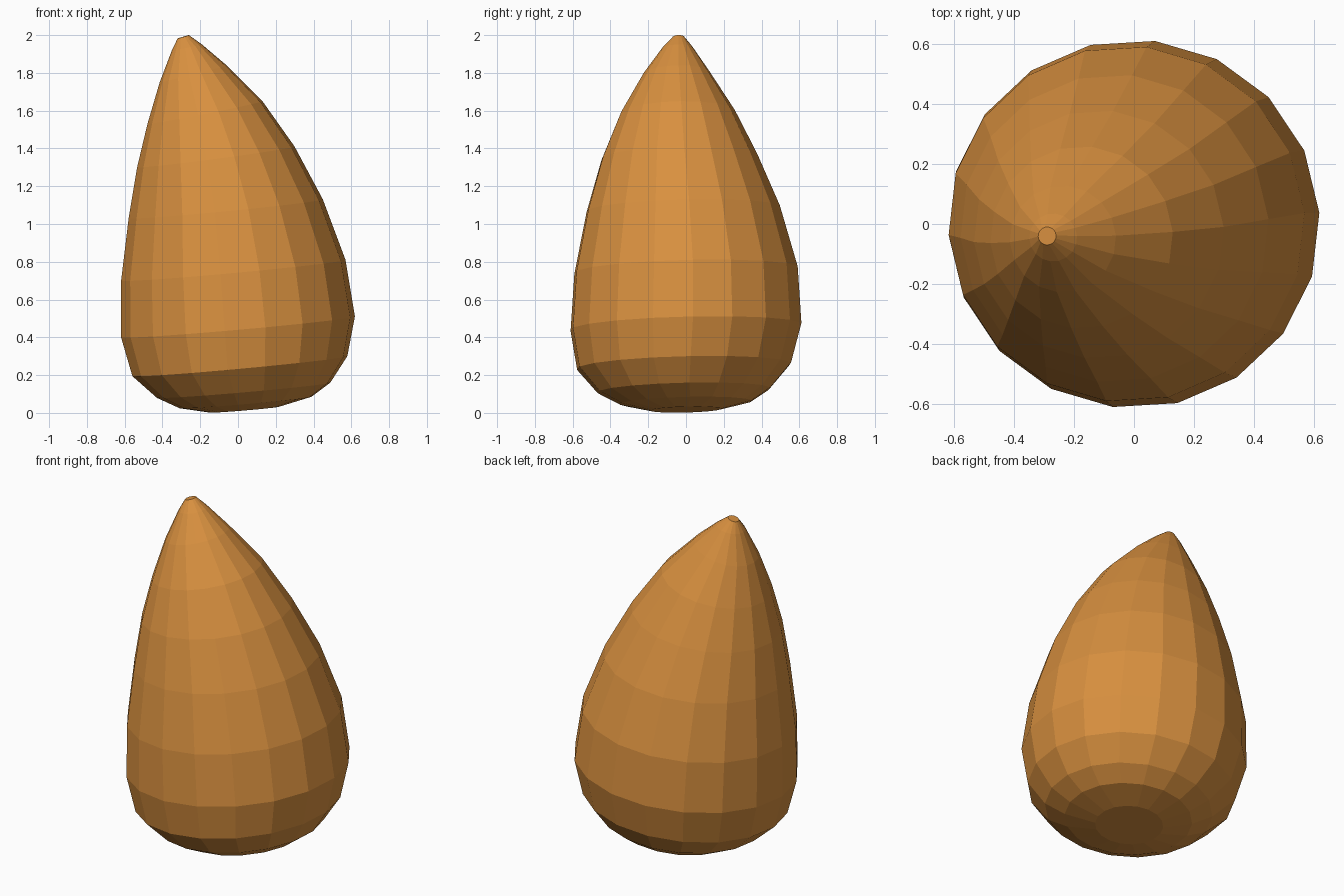
import bpy, bmesh, math

if "Cube" in bpy.data.objects:
    bpy.data.objects.remove(bpy.data.objects["Cube"])

SIDES = 18
# Tilted rings: left x, left z, right x, right z, centre y, half width in y
RINGS = [
    (-0.15, 0.002, 0.22, 0.033, 0.00, 0.19),
    (-0.31, 0.025, 0.39, 0.085, 0.00, 0.35),
    (-0.43, 0.08, 0.49, 0.16, -0.01, 0.46),
    (-0.56, 0.195, 0.58, 0.30, -0.01, 0.57),
    (-0.62, 0.40, 0.62, 0.51, 0.00, 0.615),
    (-0.62, 0.70, 0.57, 0.81, 0.00, 0.595),
    (-0.58, 1.03, 0.45, 1.13, -0.015, 0.515),
    (-0.535, 1.30, 0.30, 1.41, -0.035, 0.415),
    (-0.48, 1.53, 0.13, 1.65, -0.045, 0.305),
    (-0.415, 1.75, -0.06, 1.84, -0.05, 0.178),
    (-0.35, 1.92, -0.19, 1.95, -0.045, 0.08),
    (-0.32, 1.982, -0.26, 2.0, -0.04, 0.03),
]

brown = bpy.data.materials.new("orange_brown")
brown.diffuse_color = (0.69, 0.28, 0.05, 1)
brown.use_nodes = True
brown.node_tree.nodes["Principled BSDF"].inputs["Base Color"].default_value = brown.diffuse_color

# Leaning teardrop body lofted through the rings
bm = bmesh.new()
loops = []
for xl, zl, xr, zr, cy, ry in RINGS:
    cx, rx, cz, dz = (xl + xr) / 2, (xr - xl) / 2, (zl + zr) / 2, (zr - zl) / 2
    loop = []
    for i in range(SIDES):
        a = math.radians(3.5) + math.tau * i / SIDES
        c, s = math.cos(a), math.sin(a)
        loop.append(bm.verts.new((cx + rx * c, cy + ry * s,
                                  cz + dz * c + 0.025 * ry * s)))
    loops.append(loop)
for lo, hi in zip(loops, loops[1:]):
    for i in range(SIDES):
        j = (i + 1) % SIDES
        bm.faces.new((lo[i], lo[j], hi[j], hi[i]))
bm.faces.new(loops[0][::-1])
bm.faces.new(loops[-1])
bmesh.ops.recalc_face_normals(bm, faces=bm.faces)
mesh = bpy.data.meshes.new("teardrop_body")
bm.to_mesh(mesh)
bm.free()
mesh.materials.append(brown)
bpy.context.collection.objects.link(bpy.data.objects.new("teardrop_body", mesh))
